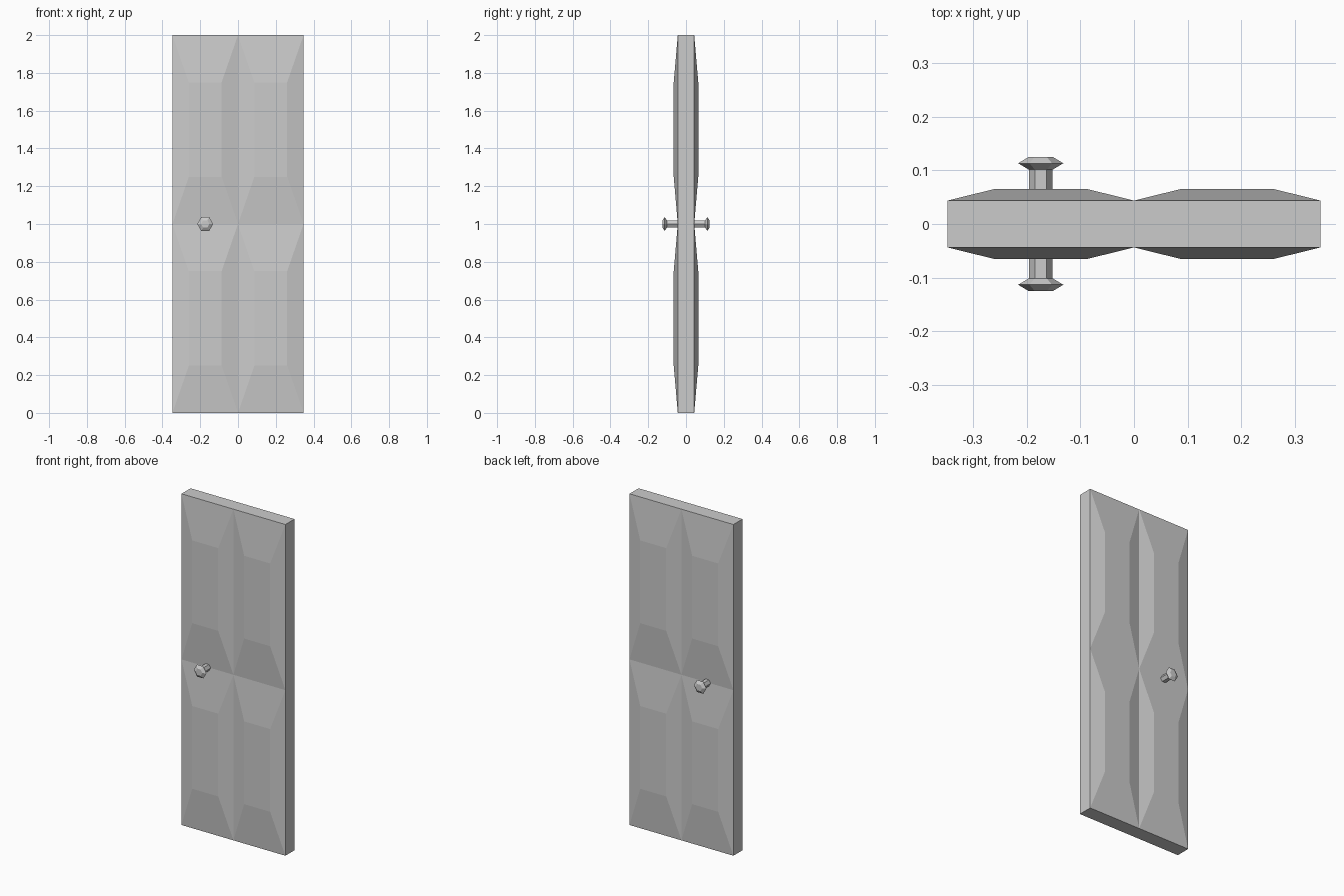
import bpy, bmesh
from math import cos, sin, pi

if "Cube" in bpy.data.objects:
    bpy.data.objects.remove(bpy.data.objects["Cube"])

W, T, RAISED = 0.347, 0.0435, 0.065   # half width, half edge thickness, half panel thickness
KNOB_X = -W / 2


def make_object(name, bm):
    bmesh.ops.remove_doubles(bm, verts=bm.verts, dist=1e-5)
    bmesh.ops.recalc_face_normals(bm, faces=bm.faces)
    mesh = bpy.data.meshes.new(name)
    bm.to_mesh(mesh)
    bm.free()
    obj = bpy.data.objects.new(name, mesh)
    bpy.context.collection.objects.link(obj)
    return obj


def skin(bm, rings):
    """Join successive closed rings with quads; return the vertex rings."""
    rings = [[bm.verts.new(p) for p in ring] for ring in rings]
    for a, b in zip(rings, rings[1:]):
        n = len(a)
        for i in range(n):
            bm.faces.new((a[i], a[(i + 1) % n], b[(i + 1) % n], b[i]))
    return rings


def rect(x0, x1, z0, z1, y):
    return [(x0, y, z0), (x1, y, z0), (x1, y, z1), (x0, y, z1)]


# Door leaf: four raised, bevelled panels on each side
bm = bmesh.new()
for side in (-1, 1):
    for x in (-W, 0):
        for z in (0, 1):
            rings = skin(bm, [
                rect(x, x + W, z, z + 1, side * T),
                rect(x + W / 4, x + W * 0.75, z + 0.25, z + 0.75, side * RAISED)])
            bm.faces.new(rings[1])

# Door edges, split to meet the panel corners
outline = [(-W, 0), (0, 0), (W, 0), (W, 1), (W, 2), (0, 2), (-W, 2), (-W, 1)]
skin(bm, [[(x, y, z) for x, z in outline] for y in (-T, T)])
make_object("door_leaf", bm)

# Six-sided knobs, one on each side
profile = [(0.03, 0.022), (0.101, 0.022), (0.113, 0.042), (0.125, 0.022)]
for side, name in ((-1, "front_knob"), (1, "back_knob")):
    bm = bmesh.new()
    rings = skin(bm, [
        [(KNOB_X + r * cos(k * pi / 3), side * y, 1 + r * sin(k * pi / 3)) for k in range(6)]
        for y, r in profile])
    bm.faces.new(rings[0])
    bm.faces.new(rings[-1])
    make_object(name, bm)
